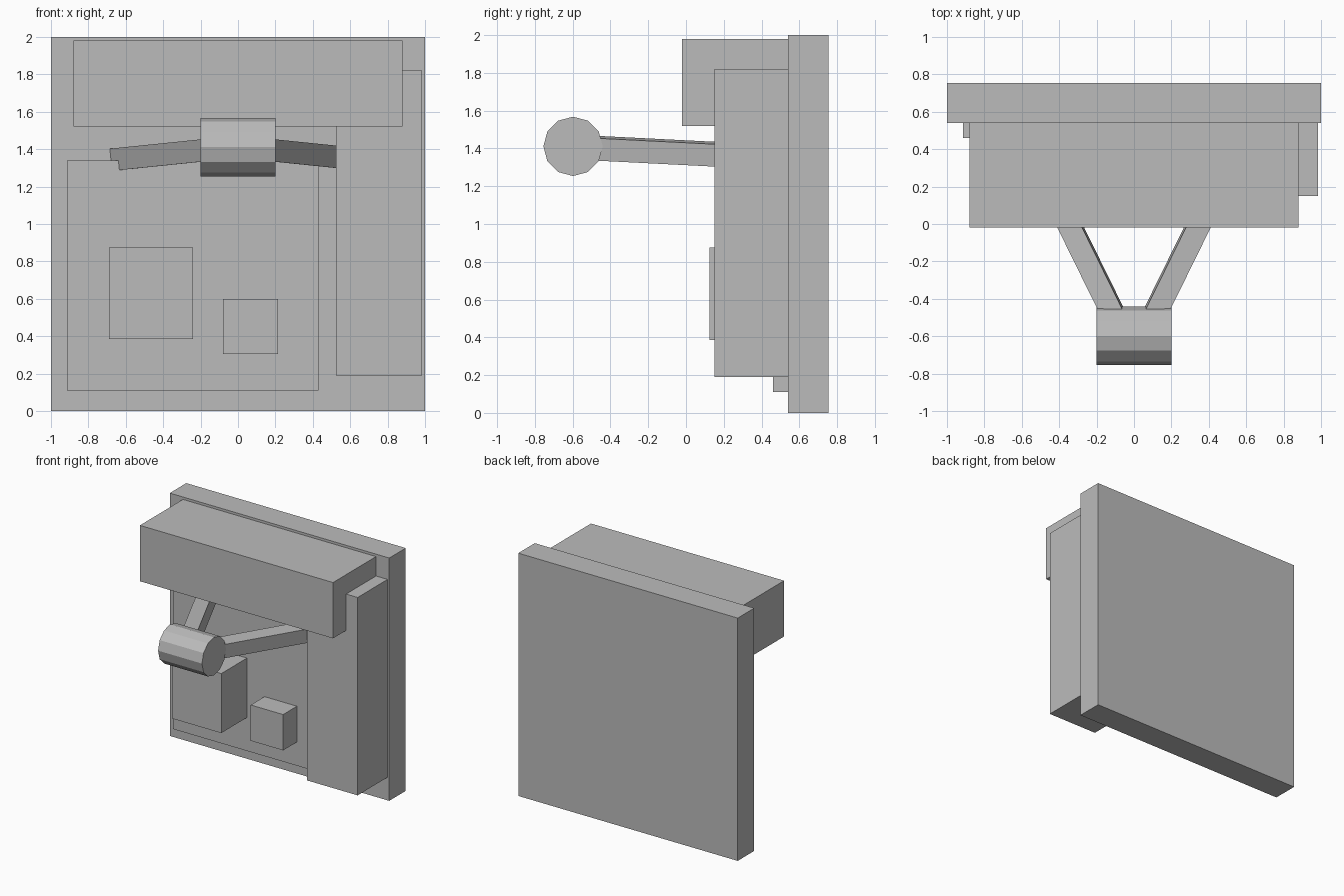
import bpy, math
from mathutils import Vector, Matrix

if "Cube" in bpy.data.objects:
    bpy.data.objects.remove(bpy.data.objects["Cube"])

grey = bpy.data.materials.new("plain_grey")
grey.diffuse_color = (0.5, 0.5, 0.5, 1)
grey.use_nodes = True
grey.node_tree.nodes["Principled BSDF"].inputs["Base Color"].default_value = grey.diffuse_color


def finish(name):
    ob = bpy.context.object
    ob.name = name
    ob.data.materials.append(grey)
    return ob


def box(name, x, y, z):
    """Box from (min, max) ranges on each axis."""
    bpy.ops.mesh.primitive_cube_add(size=1)
    ob = finish(name)
    ob.data.transform(Matrix.LocRotScale(
        Vector([(a + b) / 2 for a, b in (x, y, z)]), None,
        Vector([b - a for a, b in (x, y, z)])))


def beam(name, start, end, size, roll):
    """Square beam between two points, rolled about its own axis."""
    start, end = Vector(start), Vector(end)
    d = end - start
    side = d.cross(Vector((0, 0, 1))).normalized()
    up = side.cross(d).normalized()
    rot = Matrix((side, d.normalized(), up)).transposed().to_4x4()
    bpy.ops.mesh.primitive_cube_add(size=1)
    ob = finish(name)
    ob.data.transform(Matrix.Translation((start + end) / 2) @ rot
                      @ Matrix.Rotation(roll, 4, 'Y')
                      @ Matrix.Diagonal((size, d.length, size, 1)))


# Wall slab and the blocks mounted on it
box("back_slab", (-1, 1), (0.54, 0.755), (0, 2))
box("top_hood", (-0.88, 0.88), (-0.02, 0.54), (1.52, 1.98))
box("side_column", (0.525, 0.985), (0.15, 0.54), (0.19, 1.82))
box("front_panel", (-0.915, 0.43), (0.46, 0.54), (0.11, 1.34))
box("large_block", (-0.69, -0.24), (0.125, 0.46), (0.385, 0.875))
box("small_block", (-0.08, 0.215), (0.28, 0.46), (0.305, 0.6))

# Splayed arms holding the drum
for s, side in ((-1, "left"), (1, "right")):
    beam(side + "_arm", (s * 0.077, -0.55, 1.405), (s * 0.643, 0.6, 1.347),
         0.119, s * math.radians(5))

# Twelve-sided drum across the front
bpy.ops.mesh.primitive_cylinder_add(vertices=12, radius=0.157, depth=0.4)
drum = finish("drum")
drum.data.transform(Matrix.Translation((0, -0.598, 1.411))
                    @ Matrix.Rotation(math.pi / 2, 4, 'Y'))
